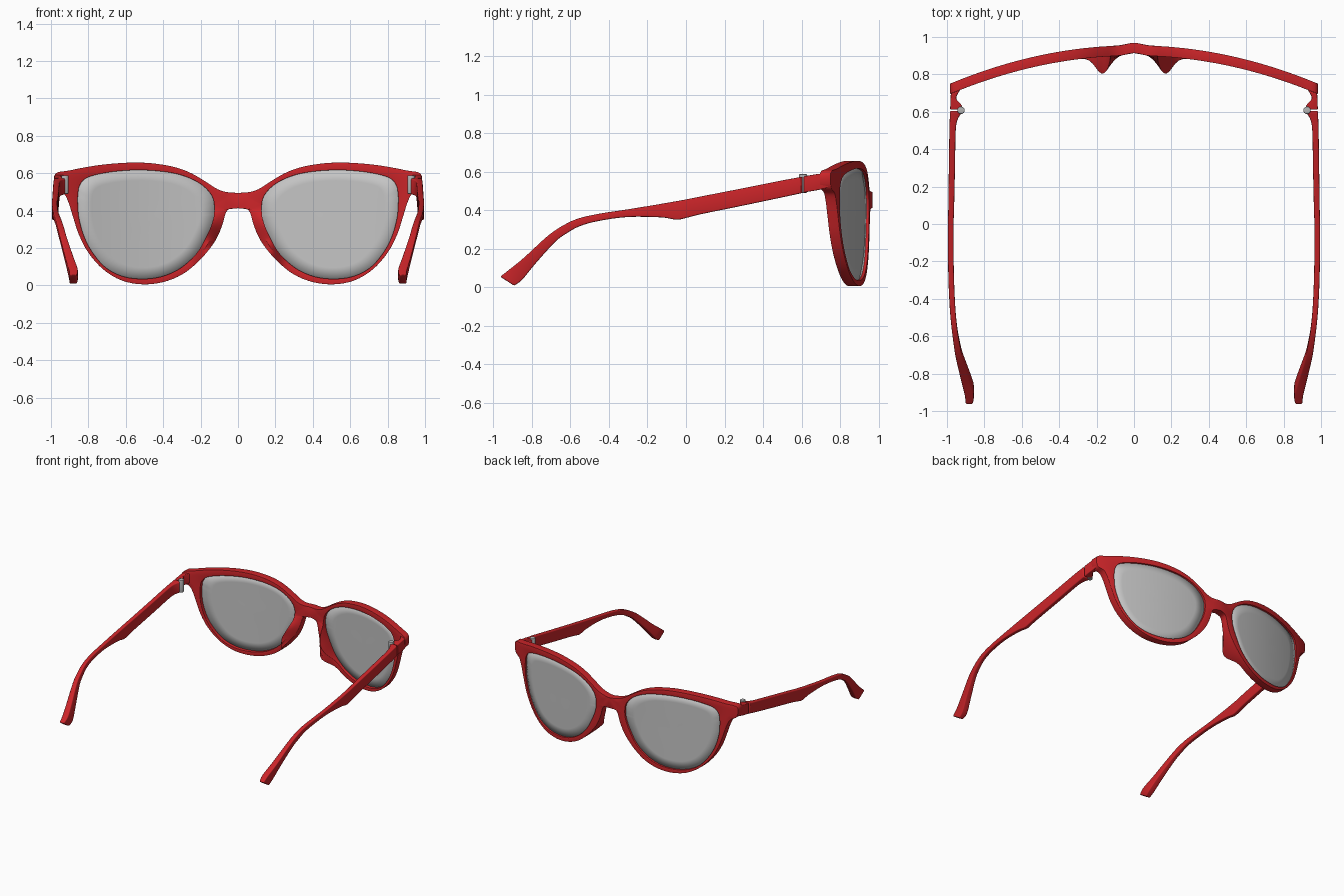
import bpy, bmesh, math
from mathutils import Vector

if "Cube" in bpy.data.objects:
    bpy.data.objects.remove(bpy.data.objects["Cube"])


def material(name, rgb):
    m = bpy.data.materials.new(name)
    m.diffuse_color = (*rgb, 1)
    m.use_nodes = True
    m.node_tree.nodes["Principled BSDF"].inputs["Base Color"].default_value = m.diffuse_color
    return m


RED = material("red plastic", (0.6, 0.018, 0.022))
GREY = material("lens grey", (0.55, 0.55, 0.55))
STEEL = material("hinge steel", (0.45, 0.45, 0.45))


def spline(pts, n=4):
    """Catmull-Rom through tuples of any length."""
    out = []
    for i in range(len(pts) - 1):
        p0, p1, p2 = pts[max(i - 1, 0)], pts[i], pts[i + 1]
        p3 = pts[min(i + 2, len(pts) - 1)]
        for k in range(n):
            t = k / n
            out.append(tuple(0.5 * (2 * b + (c - a) * t + (2 * a - 5 * b + 4 * c - d) * t * t
                                    + (3 * b - a - 3 * c + d) * t ** 3)
                             for a, b, c, d in zip(p0, p1, p2, p3)))
    return out + [tuple(pts[-1])]


def build(name, verts, faces, mat, bevel=0.0, solid=0.0):
    """Mesh for the +x half, mirrored to -x."""
    me = bpy.data.meshes.new(name)
    me.from_pydata(verts, [], faces)
    bm = bmesh.new()
    bm.from_mesh(me)
    bmesh.ops.recalc_face_normals(bm, faces=bm.faces)
    bm.to_mesh(me)
    bm.free()
    for p in me.polygons:
        p.use_smooth = True
    me.materials.append(mat)
    ob = bpy.data.objects.new(name, me)
    bpy.context.collection.objects.link(ob)
    mir = ob.modifiers.new("mirror", 'MIRROR')
    mir.merge_threshold = 0.0005
    if solid:
        s = ob.modifiers.new("solid", 'SOLIDIFY')
        s.thickness = solid
        s.offset = 0
    if bevel:
        b = ob.modifiers.new("bevel", 'BEVEL')
        b.width = bevel
        b.segments = 3
        b.limit_method = 'ANGLE'
        b.angle_limit = math.radians(42)
    return ob


def front_y(x):
    """Wrap curve of the frame front, with a small swell at the bridge."""
    return 0.955 - 0.212 * x * x + 0.014 * math.exp(-(x / 0.05) ** 2)


def back_y(x, z):
    """Back of the frame, with the nose pad bulging out of the inner rim."""
    fade = min(max((0.43 - z) / 0.12, 0), 1)
    pad = 0.09 * math.exp(-((x - 0.168) / 0.052) ** 2) * fade * fade * (3 - 2 * fade)
    return front_y(x) - 0.055 - pad


# Rim: outer x, z and lens-side x, z, from under the bridge round to its top
RIM = [(0, .413, .126, .405), (.04, .41, .128, .385), (.064, .39, .13, .365),
       (.085, .32, .145, .315), (.115, .25, .17, .26), (.16, .185, .205, .195),
       (.22, .12, .25, .14), (.30, .058, .32, .085), (.40, .018, .41, .047),
       (.51, .006, .51, .035), (.62, .026, .61, .047), (.72, .085, .70, .09),
       (.80, .175, .77, .165), (.85, .27, .82, .255), (.88, .36, .85, .36),
       (.905, .44, .857, .45), (.93, .49, .855, .49), (.975, .52, .85, .525),
       (.978, .596, .83, .56), (.90, .615, .79, .583), (.78, .638, .71, .602),
       (.66, .652, .62, .613), (.55, .657, .53, .617), (.45, .652, .43, .612),
       (.34, .633, .33, .597), (.25, .60, .25, .57), (.17, .553, .19, .535),
       (.11, .515, .15, .495), (.06, .499, .132, .46), (0, .495, .127, .43)]
rim = spline(RIM)
n = len(rim)

# Frame front
verts, faces = [], []
for ox, oz, ix, iz in rim:
    row = [(max(ox + (ix - ox) * t, 0), oz + (iz - oz) * t) for t in (0, .5, 1)]
    verts += [(x, front_y(x), z) for x, z in row]
    verts += [(x, back_y(x, z), z) for x, z in reversed(row)]
for i in range(n):
    j = (i + 1) % n
    for k in range(6):
        if j == 0 and k == 5:      # open at the mirror plane
            continue
        m = (k + 1) % 6
        faces.append((i * 6 + k, i * 6 + m, j * 6 + m, j * 6 + k))
build("frame_front", verts, faces, RED, bevel=0.012)

# Lenses: rings that follow the wrap curve
cx, cz = 0.5, 0.34
verts, faces = [(cx, front_y(cx) - 0.022, cz)], []
rings = (0.2, 0.4, 0.6, 0.8, 1.012)
for s in rings:
    for _, _, ix, iz in rim:
        x, z = cx + (ix - cx) * s, cz + (iz - cz) * s
        verts.append((x, front_y(x) - 0.022, z))
for i in range(n):
    j = (i + 1) % n
    faces.append((0, 1 + i, 1 + j))
    for r in range(len(rings) - 1):
        a, b = 1 + r * n, 1 + (r + 1) * n
        faces.append((a + i, b + i, b + j, a + j))
build("lenses", verts, faces, GREY, solid=0.014)


def loft(name, sections, bevel):
    """Bar through sections (top y, top z, bottom y, bottom z, outer x, inner x)."""
    secs = spline(sections)
    v, f = [], []
    for yt, zt, yb, zb, xo, xi in secs:
        v += [(xo, yt, zt), (xi, yt, zt), (xi, yb, zb), (xo, yb, zb)]
    for i in range(len(secs) - 1):
        for k in range(4):
            m = (k + 1) % 4
            f.append((i * 4 + k, i * 4 + m, i * 4 + 4 + m, i * 4 + 4 + k))
    e = len(v)
    f += [(0, 1, 2, 3), (e - 4, e - 3, e - 2, e - 1)]
    return build(name, v, f, RED, bevel=bevel)


# End pieces joining the front to the hinges
loft("end_pieces", [(.745, .592, .745, .52, .976, .91), (.70, .59, .70, .508, .979, .94),
                    (.67, .586, .67, .502, .981, .95), (.64, .581, .64, .497, .982, .925),
                    (.611, .576, .611, .491, .983, .912)], 0.007)

# Temples with the bent ear tips
loft("temples", [(.605, .575, .605, .49, .983, .912), (.565, .567, .565, .481, .985, .94),
                 (.5, .555, .5, .467, .987, .953), (.3, .515, .3, .425, .99, .957),
                 (.08, .472, .08, .38, .993, .962), (0, .456, 0, .36, .995, .965),
                 (-.05, .447, -.05, .351, .995, .965), (-.13, .433, -.13, .363, .995, .965),
                 (-.3, .405, -.3, .365, .992, .962), (-.45, .382, -.45, .345, .985, .955),
                 (-.56, .357, -.55, .318, .975, .945), (-.64, .32, -.62, .28, .965, .932),
                 (-.72, .265, -.68, .235, .953, .917), (-.84, .155, -.78, .125, .925, .88),
                 (-.92, .09, -.85, .04, .905, .857), (-.965, .055, -.893, .008, .9, .862)], 0.009)

# Hinge screws
verts, faces, s = [], [], 16
for z in (0.49, 0.588):
    verts += [(0.925 + 0.02 * math.cos(2 * math.pi * k / s),
               0.608 + 0.02 * math.sin(2 * math.pi * k / s), z) for k in range(s)]
faces = [(k, (k + 1) % s, s + (k + 1) % s, s + k) for k in range(s)]
faces += [tuple(range(s)), tuple(range(s, 2 * s))]
build("hinge_screws", verts, faces, STEEL, bevel=0.004)
